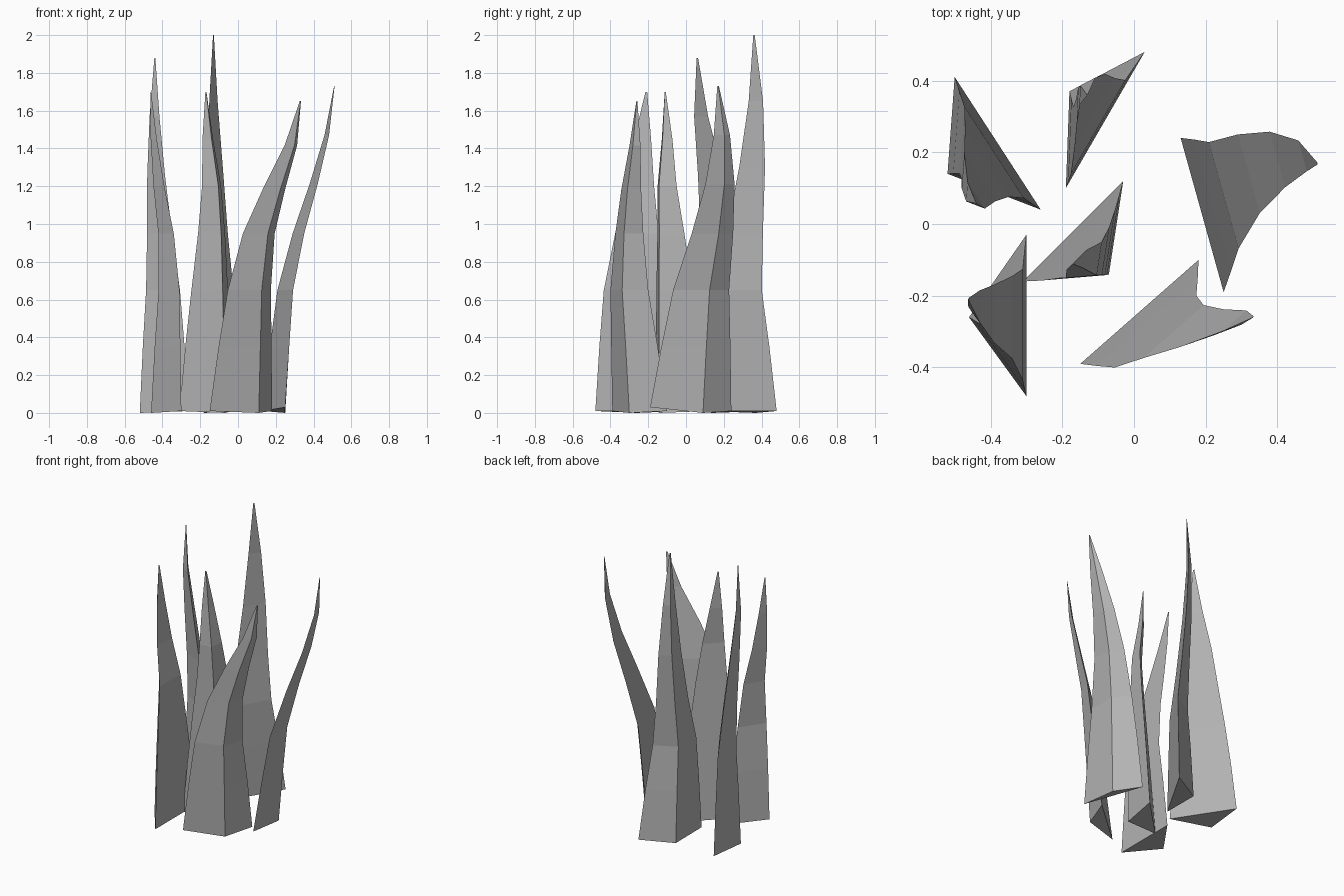
import bpy, bmesh
from mathutils import Vector

if "Cube" in bpy.data.objects:
    bpy.data.objects.remove(bpy.data.objects["Cube"], do_unlink=True)

# One flat grey for every blade
grey = bpy.data.materials.new("blade_grey")
grey.use_nodes = True
colour = (0.45, 0.45, 0.45, 1)
grey.diffuse_color = colour
grey.node_tree.nodes["Principled BSDF"].inputs["Base Color"].default_value = colour

# Shared taper from root to tip
TAPER = (1, .85, .69, .51, .36, .2, .02)


def make_blade(name, root, spine, height, lift=0):
    """Three-sided blade: two wide edges and a ridge, tapering along a bent spine."""
    first, ridge, last = (Vector(p) for p in root)
    centre = (first + last) / 2
    points = [Vector(p) for p in spine]
    points = [centre, centre.lerp(points[0], .5)] + points
    upper = (height - .95) / 3
    levels = (.01, .35, .65, .95, .95 + upper, .95 + 2 * upper, height)

    bm = bmesh.new()
    rings = []
    for middle, z, scale in zip(points, levels, TAPER):
        corners = [middle + (p - centre) * scale for p in (first, ridge, last)]
        rings.append([bm.verts.new((c.x, c.y, z)) for c in corners])
    rings[0][0].co.z += lift
    rings[0][1].co.z = 0
    for low, high in zip(rings, rings[1:]):
        for i in range(3):
            j = (i + 1) % 3
            bm.faces.new((low[i], low[j], high[j], high[i]))
    bm.faces.new(rings[0])
    bm.faces.new(rings[-1])
    bmesh.ops.recalc_face_normals(bm, faces=bm.faces)

    mesh = bpy.data.meshes.new(name)
    bm.to_mesh(mesh)
    bm.free()
    mesh.materials.append(grey)
    bpy.context.collection.objects.link(bpy.data.objects.new(name, mesh))


# Root triangle (edge, ridge, edge), then the spine up to the tip
make_blade("back_right_blade",
           root=((-.26, .04), (-.52, .14), (-.5, .41)),
           spine=((-.39, .2), (-.41, .17), (-.43, .13), (-.44, .08), (-.44, .06)),
           height=1.88)
make_blade("back_blade",
           root=((-.19, .1), (-.18, .37), (.03, .48)),
           spine=((-.1, .27), (-.11, .31), (-.12, .35), (-.13, .37), (-.13, .36)),
           height=2)
make_blade("left_blade",
           root=((.25, -.19), (.25, .09), (.13, .24)),
           spine=((.25, .08), (.32, .14), (.4, .18), (.47, .19), (.51, .17)),
           height=1.73, lift=.02)
make_blade("front_left_blade",
           root=((-.15, -.39), (.11, -.3), (.18, -.1)),
           spine=((.06, -.3), (.11, -.3), (.19, -.29), (.28, -.27), (.33, -.26)),
           height=1.65)
make_blade("middle_blade",
           root=((-.31, -.16), (-.07, -.14), (-.03, .12)),
           spine=((-.15, -.06), (-.14, -.08), (-.14, -.1), (-.16, -.1), (-.17, -.11)),
           height=1.7)
make_blade("front_right_blade",
           root=((-.3, -.48), (-.46, -.26), (-.3, -.03)),
           spine=((-.31, -.28), (-.34, -.26), (-.39, -.25), (-.43, -.23), (-.46, -.21)),
           height=1.7)
